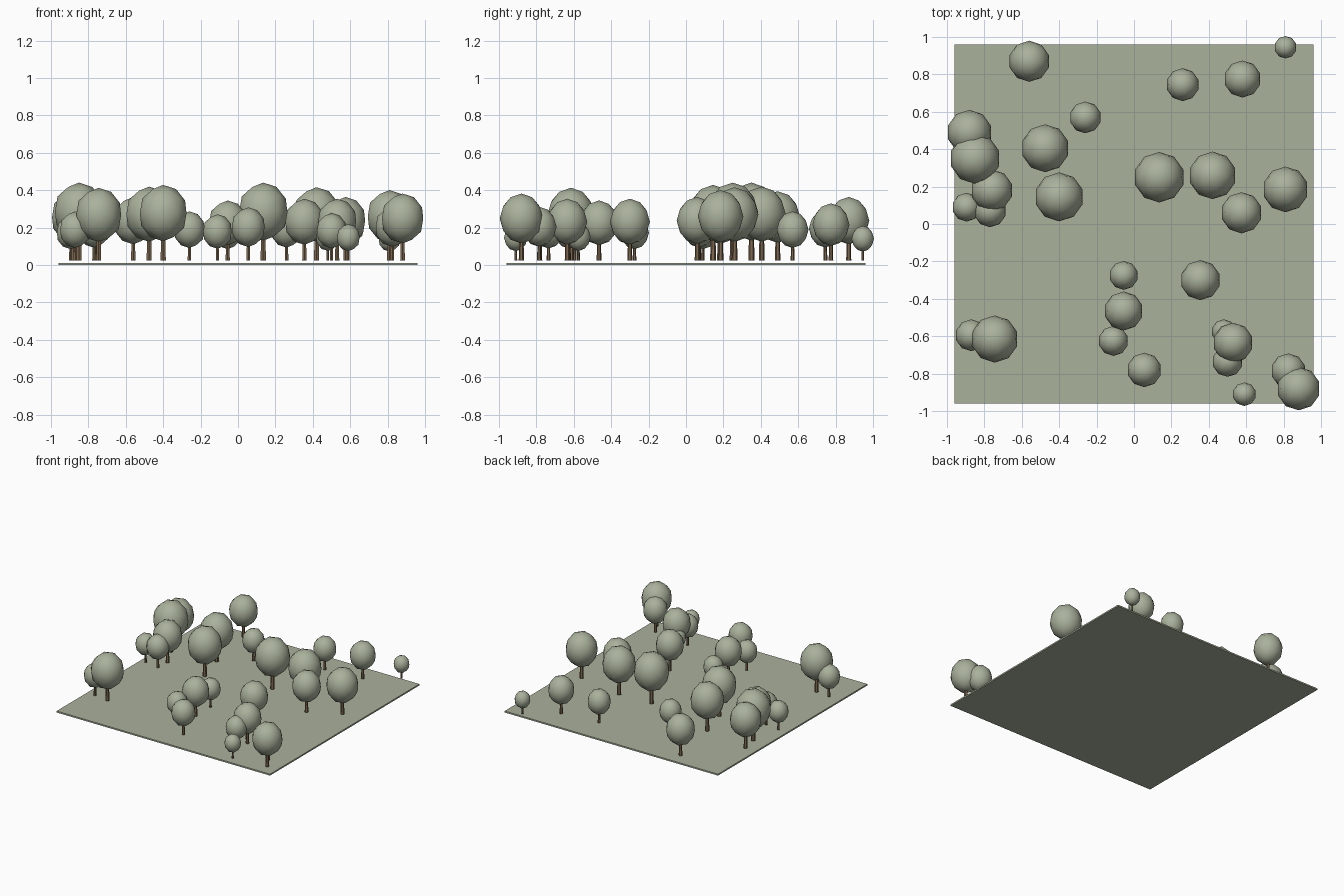
import bpy, bmesh, math
from mathutils import Matrix

if "Cube" in bpy.data.objects:
    bpy.data.objects.remove(bpy.data.objects["Cube"])

def material(name, rgb):
    m = bpy.data.materials.new(name)
    m.diffuse_color = (*rgb, 1)
    m.use_nodes = True
    m.node_tree.nodes["Principled BSDF"].inputs["Base Color"].default_value = m.diffuse_color
    return m

GRASS = material("grass green", (0.40, 0.44, 0.33))
LEAF = material("leaf green", (0.40, 0.44, 0.33))
BARK = material("bark brown", (0.21, 0.14, 0.08))

def add(name, bm, mat, smooth=False):
    me = bpy.data.meshes.new(name)
    bm.to_mesh(me)
    bm.free()
    me.materials.append(mat)
    for p in me.polygons:
        p.use_smooth = smooth
    ob = bpy.data.objects.new(name, me)
    bpy.context.collection.objects.link(ob)

# thin square lawn
bm = bmesh.new()
bmesh.ops.create_cube(bm, size=1, matrix=Matrix.Translation((0, 0, 0.006))
                      @ Matrix.Diagonal((1.92, 1.92, 0.012, 1)))
add("lawn", bm, GRASS)

BASE = 0.025

def tree(x, y, r):
    # tapered trunk, reaching into the crown
    h = 1.2 * r
    bm = bmesh.new()
    bmesh.ops.create_cone(bm, cap_ends=True, segments=6, radius1=0.125 * r,
                          radius2=0.09 * r, depth=h,
                          matrix=Matrix.Translation((x, y, BASE + h / 2)))
    add("trunk", bm, BARK, False)
    # faceted egg-shaped crown
    bm = bmesh.new()
    bmesh.ops.create_icosphere(bm, subdivisions=2, radius=r,
                               matrix=Matrix.Translation((x, y, BASE + 1.93 * r))
                               @ Matrix.Diagonal((1, 1, 1.15, 1)))
    add("crown", bm, LEAF, True)

# trees: x, y, crown radius
TREES = [
    (-.56, .87, .11), (-.88, .49, .12), (-.85, .35, .135), (-.76, .18, .112),
    (-.895, .09, .077), (-.77, .07, .087), (-.475, .405, .128), (-.40, .145, .131),
    (-.26, .57, .085), (.26, .745, .088), (.58, .775, .099), (.81, .945, .06),
    (.135, .25, .135), (.42, .26, .127), (.81, .185, .122), (.575, .06, .11),
    (-.055, -.275, .077), (.355, -.30, .107), (-.055, -.465, .104),
    (-.11, -.625, .08), (.055, -.78, .092), (-.87, -.595, .085),
    (-.745, -.615, .126), (.48, -.575, .065), (.53, -.635, .107),
    (.50, -.735, .082), (.59, -.91, .063), (.825, -.785, .093), (.88, -.88, .116)]
for t in TREES:
    tree(*t)
